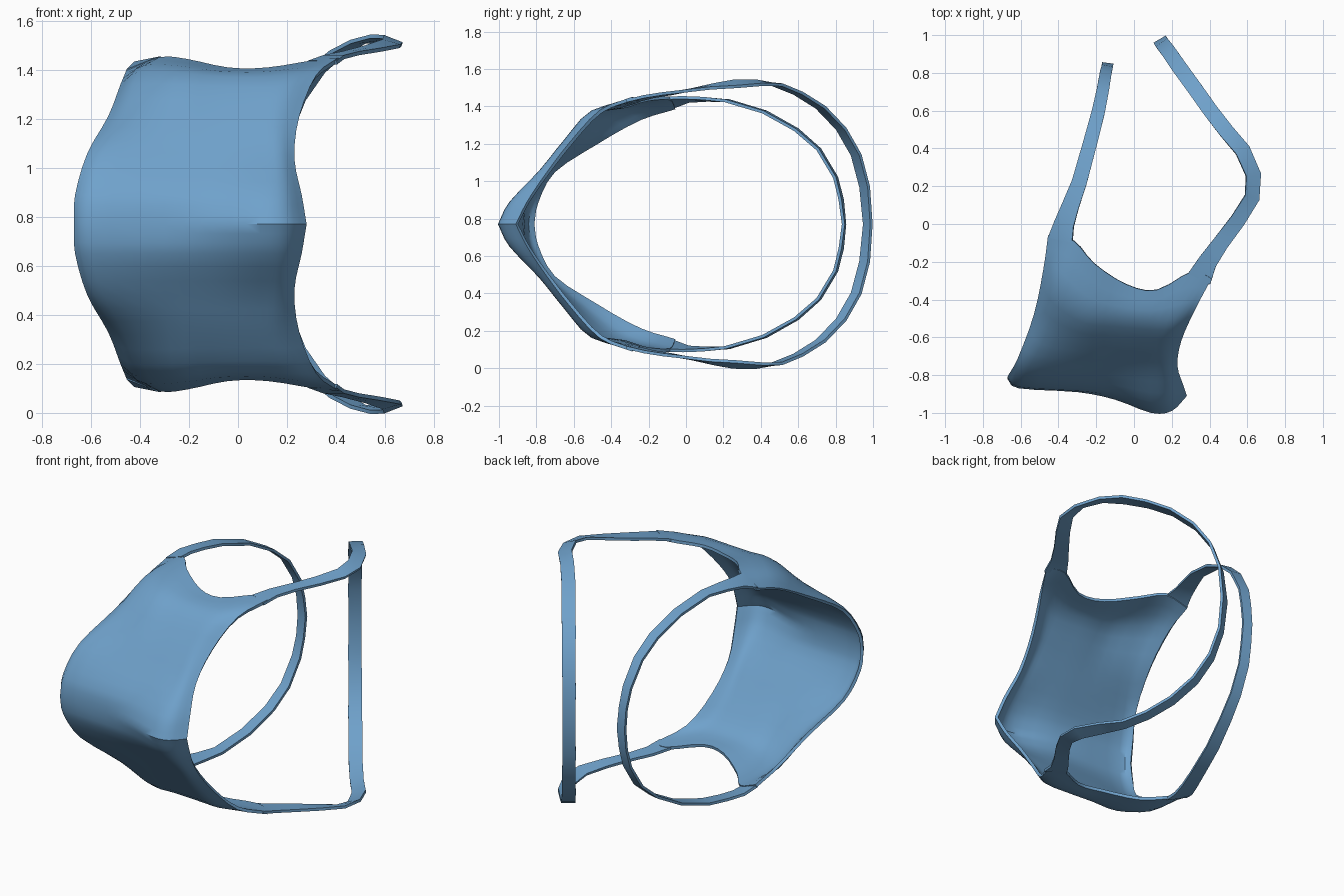
import bpy
from mathutils import Vector

if "Cube" in bpy.data.objects:
    bpy.data.objects.remove(bpy.data.objects["Cube"])

MID = 0.77  # height of the symmetry plane

blue = bpy.data.materials.new("light blue fabric")
blue.diffuse_color = (0.16, 0.36, 0.60, 1)
blue.use_nodes = True
blue.node_tree.nodes["Principled BSDF"].inputs["Base Color"].default_value = blue.diffuse_color


def smooth(pts, n):
    """Catmull-Rom resampling of a point list, n steps per span."""
    p = [2 * pts[0] - pts[1]] + pts + [2 * pts[-1] - pts[-2]]
    out = []
    for i in range(1, len(p) - 2):
        a, b, c, d = p[i - 1:i + 3]
        for k in range(n):
            t = k / n
            out.append(0.5 * (2 * b + (c - a) * t + (2 * a - 5 * b + 4 * c - d) * t * t
                              + (3 * b - a - 3 * c + d) * t ** 3))
    return out + [pts[-1]]


def sheet(name, rows, thickness, offset):
    """Grid surface (upper half), mirrored downward and thickened."""
    nc = len(rows[0])
    verts = [(p.x, p.y, p.z - MID) for r in rows for p in r]
    faces = [(i * nc + j, i * nc + j + 1, (i + 1) * nc + j + 1, (i + 1) * nc + j)
             for i in range(len(rows) - 1) for j in range(nc - 1)]
    me = bpy.data.meshes.new(name)
    me.from_pydata(verts, [], faces)
    me.materials.append(blue)
    ob = bpy.data.objects.new(name, me)
    ob.location.z = MID
    bpy.context.collection.objects.link(ob)
    m = ob.modifiers.new("mirror", 'MIRROR')
    m.use_axis = (False, False, True)
    m.merge_threshold = 0.002
    s = ob.modifiers.new("solid", 'SOLIDIFY')
    s.thickness, s.offset = thickness, offset
    bpy.ops.object.select_all(action='DESELECT')
    ob.select_set(True)
    bpy.context.view_layer.objects.active = ob
    bpy.ops.object.convert(target='MESH')
    bpy.ops.object.shade_smooth_by_angle(angle=0.7)
    return ob


def strap(name, path, side):
    """Ribbon along (x, y, z, width, outer edge drop); side = outer direction in x."""
    rows = []
    for i, (x, y, z, w, drop) in enumerate(path):
        a, b = path[max(i - 1, 0)], path[min(i + 1, len(path) - 1)]
        out = Vector((b[1] - a[1], a[0] - b[0], 0)).normalized() * side * w / 2
        out.z = -drop / 2
        c = Vector((x, y, z))
        rows.append([c - out, c, c + out])
    return sheet(name, rows, 0.016, 0)


# Mask cloth: cross-section rows from the middle ridge to the top edge, left to right
mask = [
    [(-.67, -.82, .77), (-.61, -.87, .77), (-.3, -.89, .77), (-.1, -.93, .77),
     (.09, -1, .77), (.2, -.99, .77), (.28, -.91, .77)],
    [(-.665, -.80, .89), (-.60, -.85, .89), (-.3, -.87, .89), (-.1, -.89, .89),
     (.09, -.94, .89), (.19, -.93, .89), (.26, -.85, .89)],
    [(-.615, -.71, 1.06), (-.55, -.75, 1.06), (-.3, -.755, 1.06), (-.1, -.76, 1.06),
     (.08, -.775, 1.06), (.17, -.78, 1.06), (.23, -.75, 1.04)],
    [(-.53, -.48, 1.21), (-.46, -.57, 1.22), (-.28, -.63, 1.22), (-.1, -.64, 1.22),
     (.08, -.65, 1.22), (.17, -.65, 1.22), (.25, -.62, 1.21)],
    [(-.48, -.24, 1.34), (-.41, -.34, 1.39), (-.26, -.46, 1.39), (-.1, -.49, 1.375),
     (.08, -.51, 1.37), (.22, -.50, 1.38), (.32, -.46, 1.38)],
    [(-.455, -.06, 1.40), (-.32, -.09, 1.452), (-.21, -.21, 1.445), (-.04, -.32, 1.41),
     (.12, -.35, 1.41), (.31, -.25, 1.44), (.41, -.29, 1.45)],
]
rows = [smooth([Vector(p) for p in r], 3) for r in mask]
cols = [smooth(list(c), 3) for c in zip(*rows)]
sheet("mask_cloth", [list(r) for r in zip(*cols)], 0.018, -1)

# Lower-neck side strap, slim ring
strap("left_strap", [
    (-.39, -.085, 1.42, .13, .05), (-.37, 0, 1.437, .105, .02), (-.335, .1, 1.438, .09, .01),
    (-.29, .22, 1.43, .08, 0), (-.235, .42, 1.37, .075, 0), (-.19, .59, 1.275, .07, 0),
    (-.165, .71, 1.17, .065, 0), (-.15, .80, 1.02, .062, 0), (-.142, .83, .9, .06, 0),
    (-.14, .845, .77, .06, 0)], -1)

# Crown side strap, bends outward and then to the back
strap("right_strap", [
    (.345, -.29, 1.43, .13, 0), (.39, -.2, 1.452, .1, 0), (.46, -.1, 1.468, .085, 0),
    (.55, .02, 1.487, .08, .01), (.625, .14, 1.507, .078, .02), (.632, .26, 1.52, .078, .03),
    (.575, .39, 1.527, .08, .02), (.49, .49, 1.515, .08, 0), (.405, .60, 1.47, .08, 0),
    (.32, .72, 1.395, .08, 0), (.24, .83, 1.28, .08, 0), (.185, .91, 1.14, .078, 0),
    (.15, .955, .97, .076, 0), (.14, .972, .77, .075, 0)], 1)
